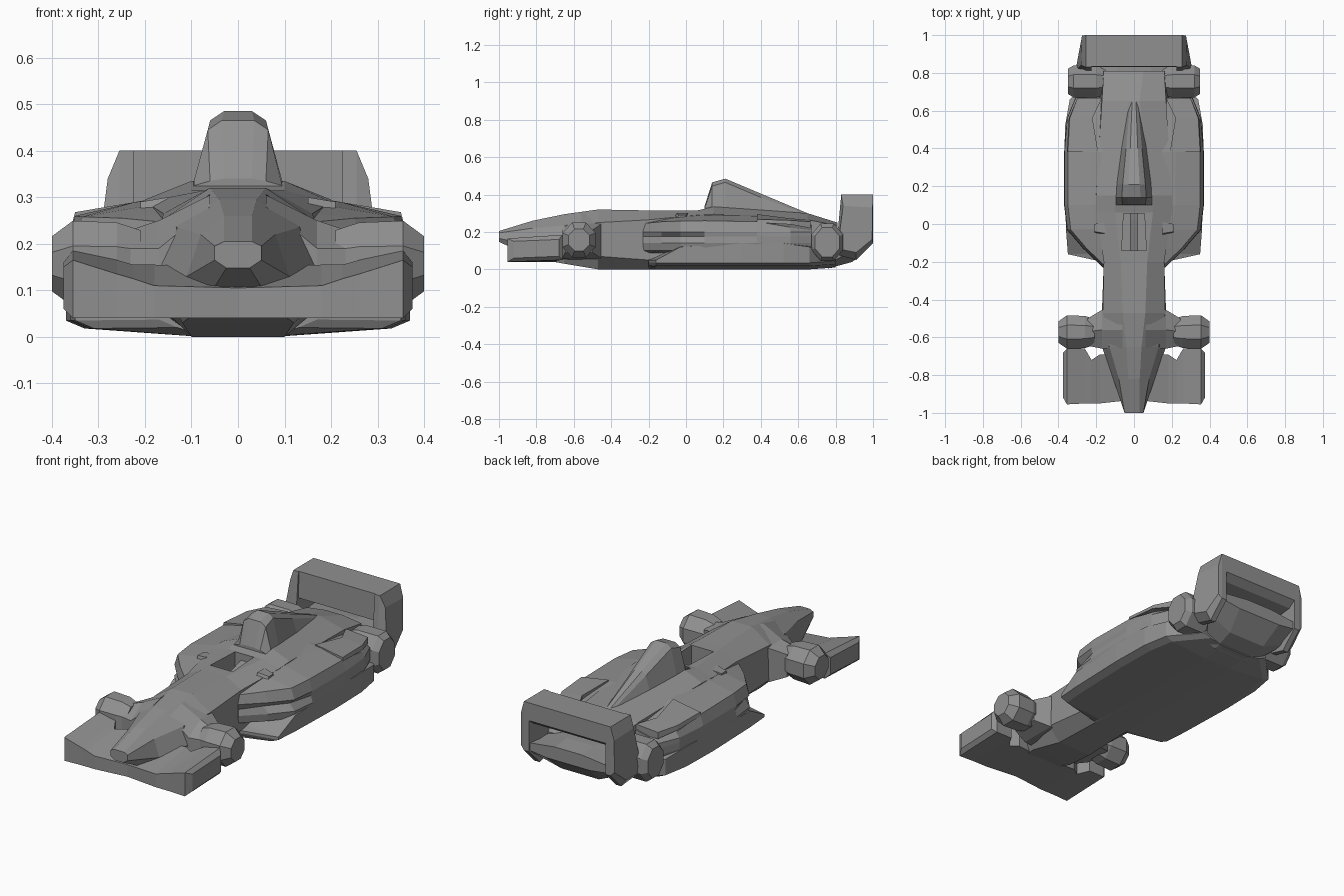
import bpy, bmesh, math

paint = bpy.data.materials.new("dark_grey")
paint.diffuse_color = (.28, .28, .28, 1)


def loft(name, rings, mirror=False):
    """Skin a list of equal-length 3D rings, cap the ends, optionally mirror in x."""
    bm = bmesh.new()
    vr = [[bm.verts.new(p) for p in r] for r in rings]
    n = len(rings[0])
    for a, b in zip(vr, vr[1:]):
        for i in range(n):
            j = (i + 1) % n
            bm.faces.new((a[i], a[j], b[j], b[i]))
    bm.faces.new(vr[0])
    bm.faces.new(vr[-1])
    bmesh.ops.recalc_face_normals(bm, faces=bm.faces)
    me = bpy.data.meshes.new(name)
    bm.to_mesh(me)
    bm.free()
    me.materials.append(paint)
    ob = bpy.data.objects.new(name, me)
    bpy.context.collection.objects.link(ob)
    if mirror:
        m = ob.modifiers.new("Mirror", 'MIRROR')
        m.use_axis = (True, False, False)
        m.use_mirror_merge = False
    return ob


def sym(y, half):
    """Symmetric ring at y from half-section points (x, z), bottom to top."""
    return [(x, y, z) for x, z in half] + [(-x, y, z) for x, z in reversed(half)]


def along_x(x, prof):
    return [(x, y, z) for y, z in prof]


def wheel(name, cy, cz, ry, rz, steps):
    """Faceted wheel: steps are (x, radius factor)."""
    rings = []
    for x, f in steps:
        rings.append([(x, cy + ry * f * math.cos(a), cz + rz * f * math.sin(a))
                      for a in [math.pi / 8 + k * math.pi / 4 for k in range(8)]])
    return loft(name, rings, True)


# Nose, tub and engine deck
tub = loft("tub", [sym(y, h) for y, h in [
    (-1.00, [(.025, .148), (.05, .165), (.05, .195), (.03, .205)]),
    (-0.82, [(.08, .06), (.11, .13), (.08, .22), (.03, .26)]),
    (-0.65, [(.12, .03), (.17, .15), (.13, .235), (.04, .295)]),
    (-0.47, [(.10, .00), (.17, .07), (.165, .25), (.06, .32)]),
    (-0.20, [(.09, .00), (.16, .05), (.16, .265), (.07, .315)]),
    (0.06, [(.08, .00), (.20, .03), (.20, .29), (.10, .315)]),
    (0.15, [(.08, .00), (.20, .03), (.20, .295), (.10, .335)]),
    (0.65, [(.08, .00), (.20, .03), (.17, .265), (.03, .30)]),
    (0.81, [(.10, .02), (.17, .06), (.16, .235), (.05, .25)]),
]])

# Cockpit opening with seat and steering column
cut = loft("cockpit_cutter", [
    [(-.065, -.14, z), (.065, -.14, z), (.055, .055, z), (-.055, .055, z)] for z in (.16, .45)])
cut.hide_render = True
cut.hide_viewport = True
b = tub.modifiers.new("Cockpit", 'BOOLEAN')
b.operation = 'DIFFERENCE'
b.solver = 'EXACT'
b.object = cut
loft("seat_and_column", [along_x(x, [(-.145, .15), (.06, .15), (.06, .28), (.02, .27), (-.145, .22)])
                         for x in (-.02, .02)])

# Air intake and engine cover
loft("air_intake", [sym(y, h) for y, h in [
    (0.10, [(.09, .28), (.095, .325), (.06, .335), (.03, .34)]),
    (0.14, [(.10, .28), (.095, .335), (.065, .445), (.035, .465)]),
    (0.21, [(.10, .28), (.09, .335), (.06, .465), (.03, .485)]),
    (0.40, [(.075, .28), (.065, .32), (.042, .385), (.02, .405)]),
    (0.65, [(.03, .26), (.03, .28), (.02, .29), (.01, .30)]),
]])

# Floor with flared lower sides
loft("floor", [sym(y, [(.08, z), (w - .04, z + .018), (w, z + .035), (w, h), (.1, h + .02)])
               for y, w, h, z in [(-.20, .17, .05, .002), (-.16, .35, .05, 0), (-.03, .36, .12, 0),
                                  (.30, .37, .14, 0), (.52, .365, .14, 0), (.66, .34, .12, 0),
                                  (.80, .20, .10, .01)]])

# Side pods: waist groove g fades out rearwards, top falls away behind the winglets
pods = []
for y, w, g, top, sh in [(-.23, .165, .0, .265, .245), (-.13, .27, .03, .28, .255),
                         (-.03, .355, .03, .29, .258), (.10, .37, .01, .30, .26),
                         (.38, .37, .0, .295, .255), (.56, .355, .0, .265, .225),
                         (.67, .31, .0, .25, .21)]:
    pods.append([(.10, y, .08), (w - .01, y, .10), (w, y, .14), (w - g, y, .175),
                 (w - .002, y, .20), (w - .02, y, sh), (max(.12, w - .15), y, top - .01), (.10, y, top)])
loft("side_pod", pods, True)

# Rear deck winglets
loft("deck_winglet", [
    [(.19, .38, .27), (.355, .38, .25), (.35, .38, .268), (.19, .38, .295)],
    [(.22, .56, .24), (.345, .56, .24), (.34, .56, .262), (.22, .56, .272)],
    [(.17, .665, .22), (.30, .665, .22), (.30, .665, .255), (.17, .665, .265)]], True)

# Low mirrors beside the cockpit
loft("side_mirror", [along_x(.15, [(-.07, .26), (.01, .26), (.01, .30), (-.05, .30)]),
                     along_x(.21, [(-.05, .26), (0, .26), (0, .29), (-.04, .29)])], True)

# Front wing
loft("front_wing", [along_x(x, p) for x, p in [
    (0, [(-.93, .04), (-.93, .105), (-.70, .15), (-.70, .04)]),
    (.18, [(-.95, .04), (-.95, .11), (-.69, .155), (-.69, .045)]),
    (.225, [(-.95, .04), (-.95, .125), (-.72, .155), (-.72, .045)]),
    (.26, [(-.95, .04), (-.95, .135), (-.66, .165), (-.66, .05)]),
    (.355, [(-.955, .04), (-.955, .165), (-.66, .185), (-.66, .05)]),
    (.375, [(-.92, .06), (-.92, .15), (-.68, .16), (-.68, .07)]),
]], True)

# Front wheels and their fairings
wheel("front_wheel", -.572, .157, .096, .10,
      [(.21, .78), (.26, .96), (.355, 1.0), (.40, .64)])
loft("front_axle_fairing", [along_x(x, p) for x, p in [
    (.06, [(-.66, .05), (-.66, .28), (-.56, .305), (-.45, .31), (-.45, .03)]),
    (.17, [(-.66, .06), (-.66, .19), (-.56, .25), (-.455, .24), (-.455, .06)]),
    (.245, [(-.645, .09), (-.645, .19), (-.57, .225), (-.50, .21), (-.50, .09)]),
]], True)

# Rear wheels
wheel("rear_wheel", .755, .145, .092, .108,
      [(.15, .85), (.20, 1.0), (.32, 1.0), (.35, .78)])

# Rear wing: flap, end plates and diffuser
loft("rear_wing_flap", [along_x(x, [(.835, .40), (1, .40), (1, .305), (.96, .275), (.83, .26)])
                        for x in (-.245, .245)])
end_prof = [(.83, .40), (1, .40), (1, .14), (.91, .05), (.80, .08)]
loft("rear_end_plate", [
    along_x(.225, end_prof),
    along_x(.255, end_prof),
    [(.28, .84, .34), (.275, .998, .33), (.275, .995, .16), (.285, .91, .09), (.31, .81, .11)]], True)
loft("diffuser", [sym(y, h) for y, h in [
    (.76, [(.10, .005), (.16, .03), (.17, .19), (.10, .21)]),
    (.89, [(.11, .04), (.25, .10), (.25, .17), (.08, .21)]),
    (.99, [(.13, .13), (.25, .145), (.25, .18), (.08, .20)]),
]])
